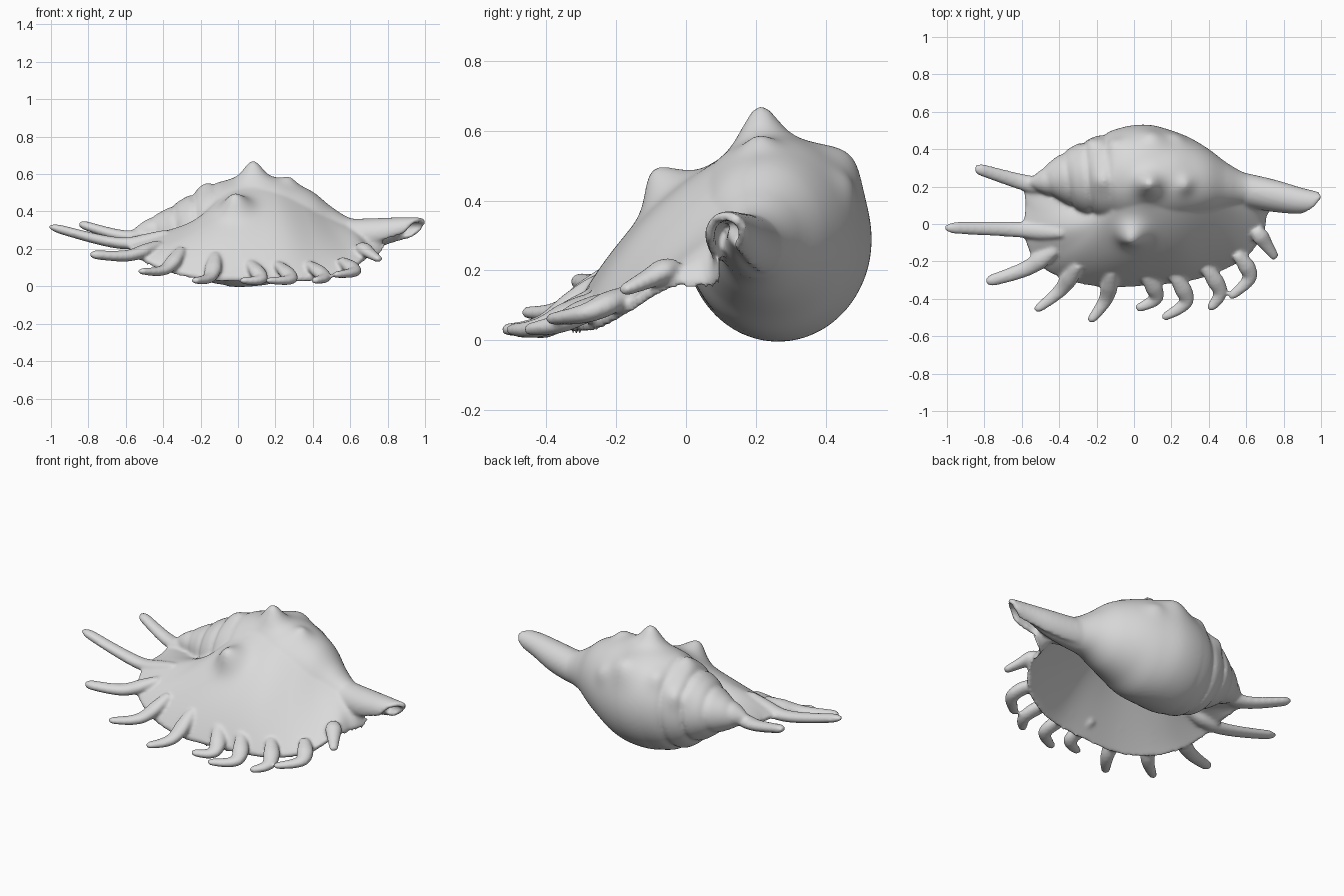
import bpy
import bmesh
from math import sin, cos, pi, radians, exp
from mathutils import Vector

default_cube = bpy.data.objects.get("Cube")
if default_cube:
    bpy.data.objects.remove(default_cube, do_unlink=True)

bm = bmesh.new()


def spline(rows, t):
    """Smooth interpolation through equally spaced rows, t from 0 to 1."""
    last = len(rows) - 1
    position = min(max(t, 0), 1) * last
    i = min(int(position), last - 1)
    f = position - i
    a, b = rows[max(i - 1, 0)], rows[i]
    c, d = rows[i + 1], rows[min(i + 2, last)]
    return [q + f / 2 * (r - p + f * (2 * p - 5 * q + 4 * r - s + f * (3 * (q - r) + s - p)))
            for p, q, r, s in zip(a, b, c, d)]


def loft(rings):
    """Skin closed rings of points and cap both ends."""
    loops = [[bm.verts.new(point) for point in ring] for ring in rings]
    count = len(loops[0])
    for near, far in zip(loops, loops[1:]):
        for k in range(count):
            n = (k + 1) % count
            bm.faces.new((near[k], near[n], far[n], far[k]))
    bm.faces.new(loops[0][::-1])
    bm.faces.new(loops[-1])


def steps(count):
    return [i / (count - 1) for i in range(count)]


# Soft knobs raised out of the body and lip: position, push, width
knobs = [
    ((.08, .21, .575), (0, 0, .1), .065),
    ((-.01, -.06, .43), (-.01, -.045, .075), .075),
    ((.09, .43, .48), (0, .025, .035), .08),
    ((.27, .21, .54), (0, 0, .035), .045),
    ((-.17, .23, .51), (0, 0, .025), .05),
    ((-.23, .41, .39), (0, .02, .02), .05),
    ((.22, .43, .42), (0, .02, .02), .05),
    ((-.1, .4, .46), (0, .02, .025), .05),
]


def raised(point):
    point = Vector(point)
    result = point.copy()
    for place, push, width in knobs:
        distance = (point - Vector(place)).length / width
        result += Vector(push) * exp(-distance * distance)
    return result


# Body whorl and spire: x, centre y, centre z, radius y, radius z
body = [
    (-.56, .22, .29, .015, .015), (-.5, .23, .29, .06, .06),
    (-.4, .25, .29, .12, .115), (-.3, .25, .285, .18, .18),
    (-.2, .25, .28, .22, .24), (-.05, .26, .285, .26, .285),
    (.08, .265, .29, .265, .29), (.2, .25, .3, .25, .28),
    (.3, .24, .31, .22, .24), (.4, .225, .31, .175, .195),
    (.5, .205, .295, .12, .13), (.6, .185, .275, .085, .09),
    (.74, .165, .275, .055, .06), (.88, .145, .305, .025, .03),
]


def body_ring(t):
    x, yc, zc, ry, rz = spline(body, t)
    ring = []
    for k in range(64):
        angle = 2 * pi * k / 64
        # Spiral groove between the spire whorls, fading on the last whorl
        turn = ((x + .6) / .11 - k / 64) % 1
        fade = min(max((-x - .05) / .15, 0), 1)
        size = 1 - .1 * fade * (abs(turn - .5) * 2) ** 4
        ring.append(raised((x, yc + ry * size * cos(angle), zc + rz * size * sin(angle))))
    return ring


loft([body_ring(t) for t in steps(120)])

# Flared lip: points where it leaves the body, half way out, and on the rim
lip_root = [
    (-.35, .17, .27), (-.3, .1, .29), (-.2, .07, .36), (-.12, .09, .45),
    (-.05, .15, .53), (0, .15, .54), (.1, .15, .545), (.2, .15, .54),
    (.32, .15, .5), (.42, .17, .45), (.5, .18, .39), (.6, .17, .35), (.75, .15, .345),
]
lip_middle = [
    (-.5, .19, .27), (-.46, .07, .28), (-.4, -.04, .29), (-.33, -.12, .27),
    (-.19, -.13, .31), (-.04, -.13, .345), (.1, -.13, .345), (.25, -.11, .34),
    (.39, -.06, .31), (.52, 0, .28), (.61, .05, .28), (.67, .09, .28), (.77, .085, .28),
]
lip_rim = [
    (-.6, .23, .27), (-.58, .1, .25), (-.59, -.05, .23), (-.52, -.21, .16),
    (-.36, -.3, .09), (-.15, -.34, .05), (.08, -.33, .045), (.28, -.31, .045),
    (.45, -.26, .055), (.6, -.18, .1), (.69, -.06, .17), (.72, .06, .17), (.81, .11, .21),
]
lip_thickness = Vector((0, .012, -.027))


def lip_ring(t):
    root, middle, rim = [Vector(spline(rows, t)) for rows in (lip_root, lip_middle, lip_rim)]
    outside = []
    for v in steps(40):
        outside.append(raised(root * (1 - v) * (1 - 2 * v) + middle * 4 * v * (1 - v)
                              + rim * v * (2 * v - 1)))
    return outside + [point + lip_thickness for point in reversed(outside)]


loft([lip_ring(t) for t in steps(110)])

# Siphon canal, a trough open below: x, y, z, radius
canal = [
    (.45, .205, .28, .1), (.6, .18, .27, .092), (.75, .15, .28, .085),
    (.87, .125, .3, .07), (.945, .115, .31, .058),
]


def canal_ring(t):
    x, yc, zc, radius = spline(canal, t)
    angles = [radians(-60 + 270 * s) for s in steps(28)]

    def arc(r):
        return [(x + .04 * t * t * (cos(a) + sin(a)), yc + r * cos(a), zc + r * sin(a))
                for a in angles]
    return arc(radius) + arc(radius - .026)[::-1]


loft([canal_ring(t) for t in steps(40)])

# Fingers around the rim: root on the lip, bend, tip
long_fingers = [
    [(-.45, .19, .27), (-.62, .23, .27), (-.85, .3, .335)],
    [(-.38, -.05, .285), (-.62, -.03, .23), (-1.01, -.02, .32)],
    [(-.42, -.14, .23), (-.58, -.24, .165), (-.79, -.31, .17)],
]
hooked_fingers = [
    [(-.3, -.22, .2), (-.39, -.35, .09), (-.53, -.465, .08)],
    [(-.12, -.26, .17), (-.15, -.4, .05), (-.24, -.525, .03)],
    [(.06, -.27, .13), (.12, -.39, .04), (.01, -.455, .03)],
    [(.21, -.27, .12), (.28, -.41, .04), (.15, -.505, .03)],
    [(.38, -.23, .12), (.46, -.36, .05), (.4, -.46, .03)],
    [(.55, -.16, .14), (.62, -.28, .08), (.51, -.395, .06)],
    [(.65, -.03, .22), (.7, -.1, .18), (.76, -.185, .14)],
]


def add_finger(path, base_radius, tip_radius):
    rings = []
    for t in steps(30):
        centre = Vector(spline(path, t))
        along = Vector(spline(path, t + .02)) - Vector(spline(path, t - .02))
        side = along.cross(Vector((0, 0, 1))).normalized()
        up = side.cross(along).normalized() * .75
        radius = base_radius + (tip_radius - base_radius) * t
        radius *= min(1, .4 + 2 * t) * min(1, .5 + 6 * (1 - t))
        rings.append([centre + radius * (side * cos(a) + up * sin(a))
                      for a in (2 * pi * k / 16 for k in range(16))])
    loft(rings)


for path in long_fingers:
    add_finger(path, .055, .03)
for path in hooked_fingers:
    add_finger(path, .058, .021)

bmesh.ops.recalc_face_normals(bm, faces=bm.faces)
mesh = bpy.data.meshes.new("conch_shell")
bm.to_mesh(mesh)
bm.free()
shell = bpy.data.objects.new("conch_shell", mesh)
bpy.context.collection.objects.link(shell)

# One plain shell colour
grey = bpy.data.materials.new("shell_grey")
grey.use_nodes = True
colour = (.7, .7, .7, 1)
grey.diffuse_color = colour
for node in grey.node_tree.nodes:
    if node.type == "BSDF_PRINCIPLED":
        node.inputs["Base Color"].default_value = colour
mesh.materials.append(grey)

# Fuse the parts into one skin and soften the joins
fuse = shell.modifiers.new("fuse", "REMESH")
fuse.mode = "VOXEL"
fuse.voxel_size = .0095
fuse.use_smooth_shade = True
soften = shell.modifiers.new("soften", "SMOOTH")
soften.factor = .5
soften.iterations = 8
